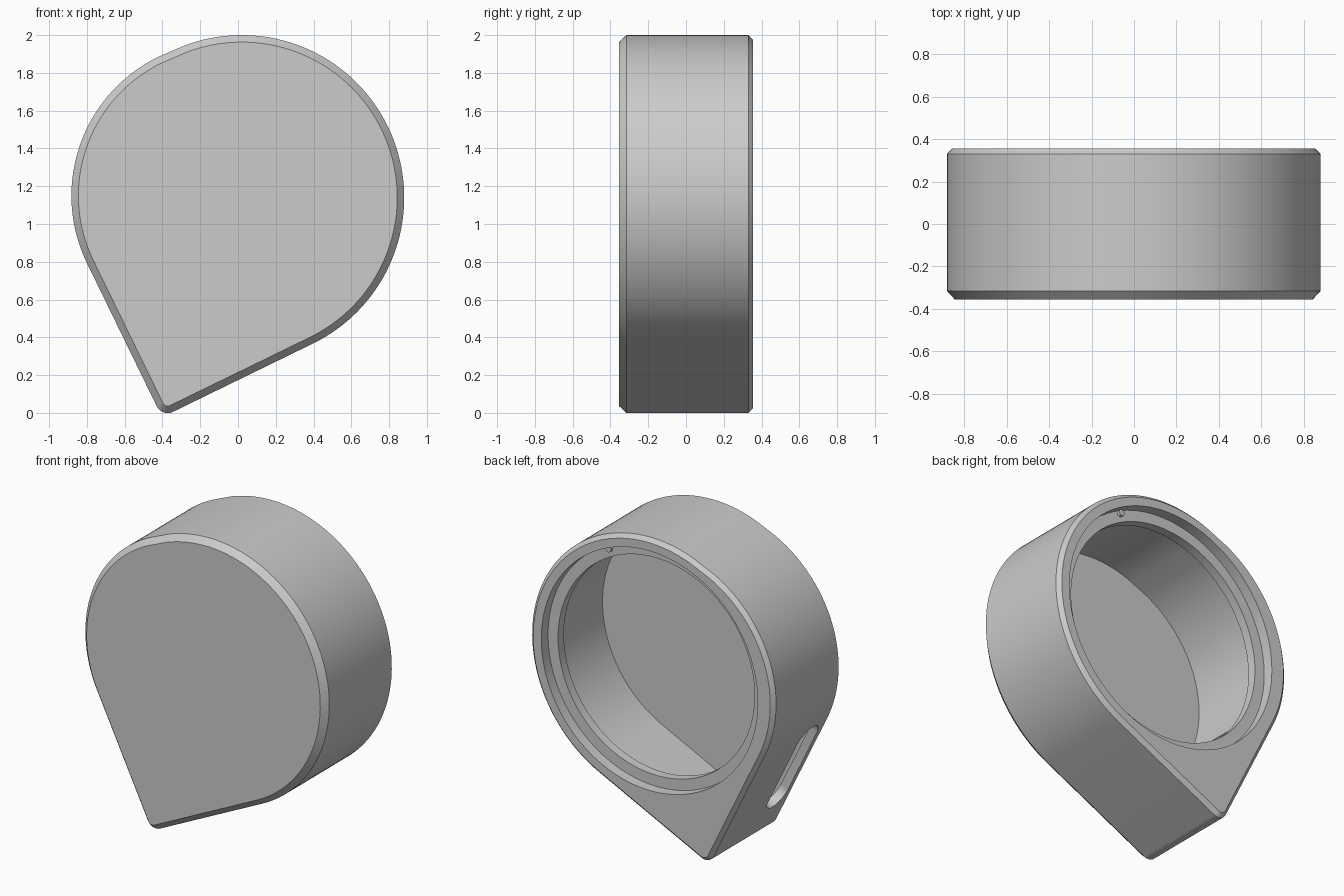
import bpy
import bmesh
from math import cos, sin, radians
from mathutils import Vector, Matrix

cube = bpy.data.objects.get("Cube")
if cube:
    bpy.data.objects.remove(cube, do_unlink=True)

grey = bpy.data.materials.new("grey plastic")
grey.use_nodes = True
GREY = (0.6, 0.6, 0.6, 1)
grey.diffuse_color = GREY
grey.node_tree.nodes["Principled BSDF"].inputs["Base Color"].default_value = GREY

TILT = 26
LEFT_CENTRE, LEFT_RADIUS = Vector((-0.065, 1.15)), 0.817
RIGHT_CENTRE, RIGHT_RADIUS = Vector((0.02, 1.14)), 0.86
TIP_RADIUS = 0.065
BORE = Vector((0.015, 1.14))


def polar(angle):
    return Vector((cos(radians(angle)), sin(radians(angle))))


# Outward directions of the two straight sides, which meet at a right angle
LEFT_SIDE, RIGHT_SIDE = polar(180 + TILT), polar(270 + TILT)


def corner(inset):
    """Point where the two straight sides meet after moving inwards."""
    return (LEFT_SIDE * (LEFT_CENTRE.dot(LEFT_SIDE) + LEFT_RADIUS - inset)
            + RIGHT_SIDE * (RIGHT_CENTRE.dot(RIGHT_SIDE) + RIGHT_RADIUS - inset))


def arc(centre, radius, start, end, steps):
    return [centre + polar(start + (end - start) * i / steps) * radius
            for i in range(steps + 1)]


def teardrop(inset, shift=Vector((0, 0))):
    """Two round arcs and a rounded square corner, moved inwards by inset."""
    tip_radius = max(TIP_RADIUS - inset, 0.02)
    tip = corner(inset) - (LEFT_SIDE + RIGHT_SIDE) * tip_radius
    points = (arc(RIGHT_CENTRE, RIGHT_RADIUS - inset, TILT - 90, 111, 72)
              + arc(LEFT_CENTRE, LEFT_RADIUS - inset, 116, TILT + 180, 40)
              + arc(tip, tip_radius, TILT + 180, TILT + 270, 12))
    return [p + shift for p in points]


def loft(name, sections):
    """Join matching xz outlines placed at successive y positions."""
    bm = bmesh.new()
    rings = [[bm.verts.new((p.x, y, p.y)) for p in pts] for y, pts in sections]
    for a, b in zip(rings, rings[1:]):
        for i in range(len(a)):
            j = (i + 1) % len(a)
            bm.faces.new((a[i], a[j], b[j], b[i]))
    bm.faces.new(rings[0])
    bm.faces.new(rings[-1])
    bmesh.ops.recalc_face_normals(bm, faces=bm.faces)
    mesh = bpy.data.meshes.new(name)
    bm.to_mesh(mesh)
    bm.free()
    mesh.materials.append(grey)
    obj = bpy.data.objects.new(name, mesh)
    bpy.context.collection.objects.link(obj)
    return obj


def round_cutter(name, radius, y0, y1):
    ring = arc(BORE, radius, 0, 360, 120)[:-1]
    return loft(name, [(y0, ring), (y1, ring)])


def cut(target, cutter):
    mod = target.modifiers.new("cut", 'BOOLEAN')
    mod.operation = 'DIFFERENCE'
    mod.solver = 'EXACT'
    mod.object = cutter
    bpy.context.view_layer.objects.active = target
    bpy.ops.object.modifier_apply(modifier=mod.name)
    bpy.data.objects.remove(cutter, do_unlink=True)


# Chamfered teardrop case
case = loft("case", [(-0.355, teardrop(0.037)), (-0.315, teardrop(0)),
                     (0.33, teardrop(0)), (0.355, teardrop(0.025))])

# Hollow interior, lip opening and recessed seat at the back
FLOOR, CEILING = -0.303, 0.225
hollow = teardrop(0.095, Vector((0.03, -0.015)))
cut(case, loft("hollow_cutter", [(FLOOR, hollow), (CEILING, hollow)]))
cut(case, round_cutter("lip_cutter", 0.71, 0.1, 0.5))
cut(case, round_cutter("seat_cutter", 0.782, 0.285, 0.5))

# Square pocket thinning the wall behind the slot
along = polar(90 + TILT)
inner = corner(0.055)
pocket = [inner, inner + along * 0.84,
          inner + along * 0.84 - LEFT_SIDE * 0.3, inner - LEFT_SIDE * 0.3]
cut(case, loft("pocket_cutter", [(FLOOR, pocket), (CEILING, pocket)]))

# Rounded slot through the straight side wall
HALF_WIDTH, HALF_STRAIGHT = 0.1, 0.235
slot = (arc(Vector((HALF_STRAIGHT, 0)), HALF_WIDTH, -90, 90, 16)
        + arc(Vector((-HALF_STRAIGHT, 0)), HALF_WIDTH, 90, 270, 16))
slot_cutter = loft("slot_cutter", [(-0.15, slot), (0.1, slot)])
middle = corner(0) + along * 0.57
slot_cutter.matrix_world = Matrix((
    (along.x, LEFT_SIDE.x, 0, middle.x),
    (0, 0, 1, -0.17),
    (along.y, LEFT_SIDE.y, 0, middle.y),
    (0, 0, 0, 1)))
bpy.context.view_layer.update()
cut(case, slot_cutter)

# Small locating tab on the seat
tab_ring = arc(BORE + polar(64) * 0.762, 0.02, 0, 360, 16)[:-1]
tab = loft("locating_tab", [(0.27, tab_ring), (0.305, tab_ring)])

for obj in (case, tab):
    bpy.ops.object.select_all(action='DESELECT')
    obj.select_set(True)
    bpy.context.view_layer.objects.active = obj
    bpy.ops.object.shade_smooth_by_angle(angle=radians(25))
